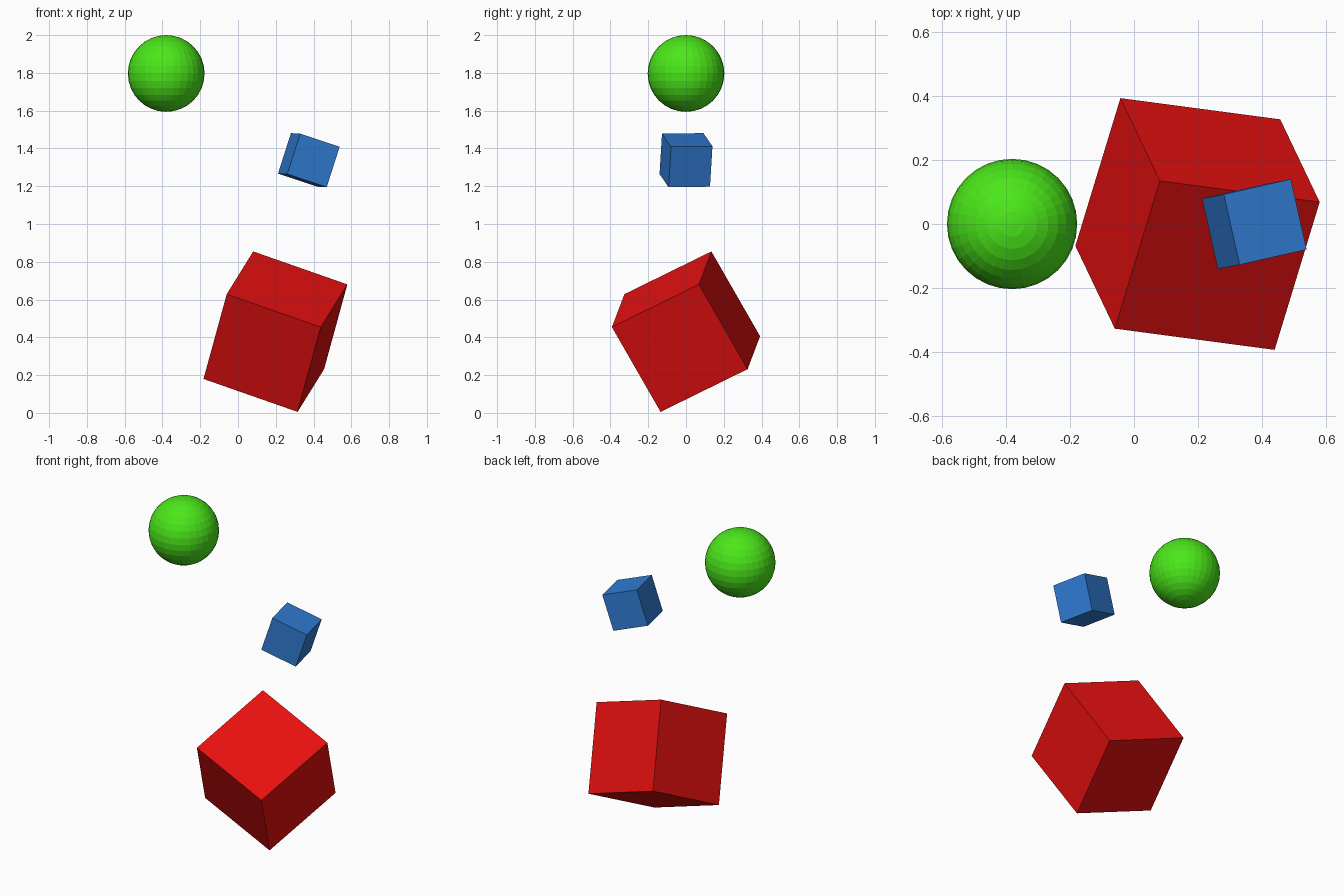
import bpy
from mathutils import Matrix, Vector

if "Cube" in bpy.data.objects:
    bpy.data.objects.remove(bpy.data.objects["Cube"])


def paint(obj, name, color):
    mat = bpy.data.materials.new(name)
    mat.diffuse_color = (*color, 1.0)
    mat.use_nodes = True
    mat.node_tree.nodes["Principled BSDF"].inputs["Base Color"].default_value = mat.diffuse_color
    obj.data.materials.append(mat)


def tilted_cube(name, size, centre, x_dir, y_dir, color):
    """Cube whose local x and y axes follow the given directions."""
    x = Vector(x_dir).normalized()
    y = Vector(y_dir)
    y = (y - x * y.dot(x)).normalized()
    rot = Matrix((x, y, x.cross(y))).transposed()
    bpy.ops.mesh.primitive_cube_add(size=size, location=centre, rotation=rot.to_euler())
    obj = bpy.context.object
    obj.name = name
    paint(obj, name + "_paint", color)


# Large red cube balanced on one corner
tilted_cube("large_cube", 0.532, (0.198, 0.0, 0.43),
            (0.497, -0.066, -0.174), (0.143, 0.46, 0.225), (0.8, 0.005, 0.005))

# Small blue cube floating above it
tilted_cube("small_cube", 0.225, (0.375, 0.0, 1.338),
            (0.21, 0.048, -0.070), (-0.048, 0.22, 0.002), (0.03, 0.2, 0.65))

# Faceted green ball
bpy.ops.mesh.primitive_uv_sphere_add(segments=32, ring_count=16, radius=0.203,
                                     location=(-0.38, 0.0, 1.797))
ball = bpy.context.object
ball.name = "ball"
paint(ball, "ball_paint", (0.07, 0.8, 0.01))
